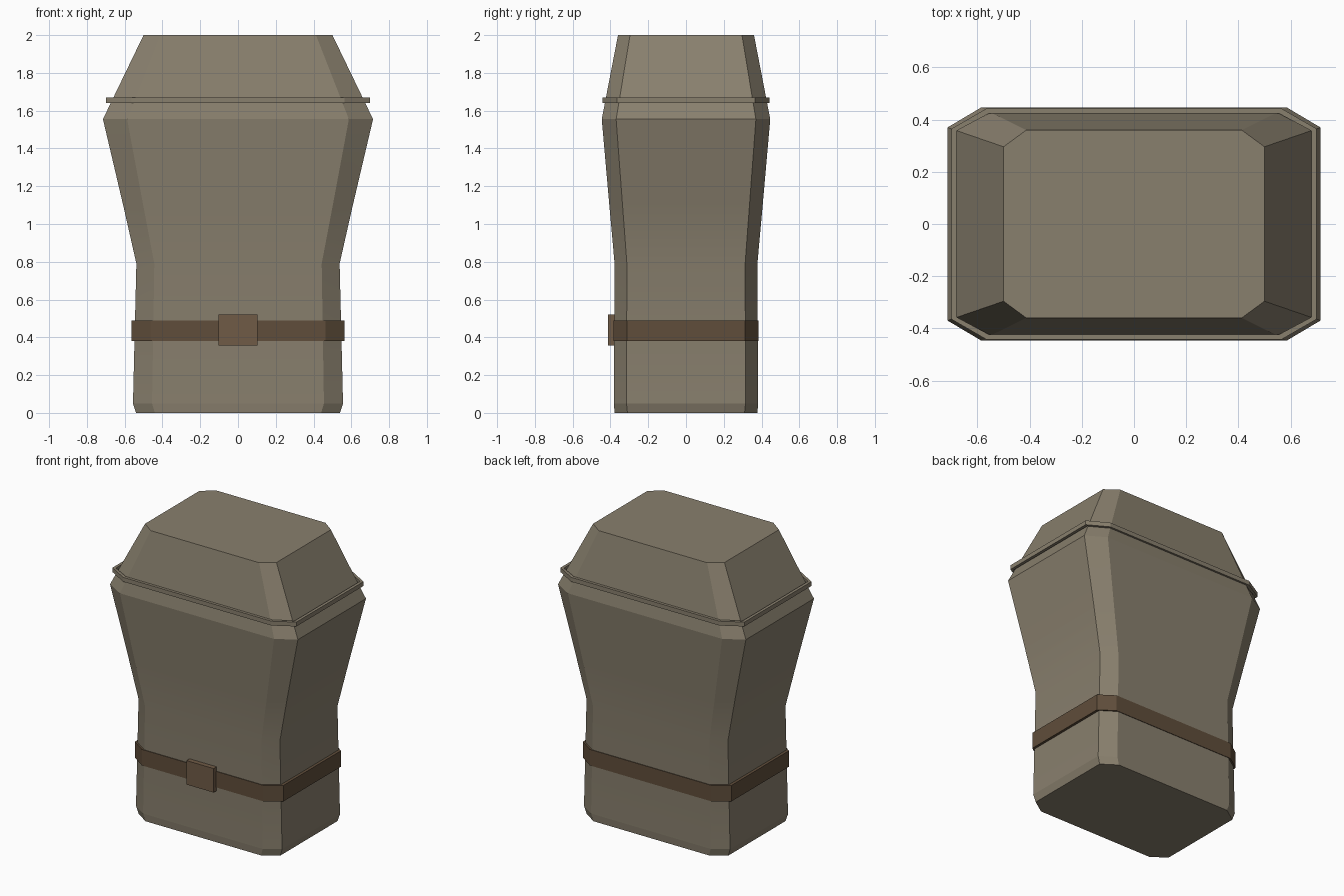
import bpy, bmesh
from math import radians

if "Cube" in bpy.data.objects:
    bpy.data.objects.remove(bpy.data.objects["Cube"])


def material(name, color):
    m = bpy.data.materials.new(name)
    m.diffuse_color = (*color, 1)
    m.use_nodes = True
    m.node_tree.nodes["Principled BSDF"].inputs["Base Color"].default_value = m.diffuse_color
    return m


CLOTH = material("cloth", (0.25, 0.215, 0.155))
LEATHER = material("leather", (0.115, 0.075, 0.043))
CLASP = material("clasp", (0.16, 0.105, 0.062))


def octagon(bm, z, hx, hy, fx, fy):
    # hx, hy: half extents; fx, fy: where the corner chamfer starts
    pts = [(fx, -hy), (hx, -fy), (hx, fy), (fx, hy),
           (-fx, hy), (-hx, fy), (-hx, -fy), (-fx, -hy)]
    return [bm.verts.new((x, y, z)) for x, y in pts]


def bridge(bm, a, b):
    for i in range(8):
        j = (i + 1) % 8
        bm.faces.new((a[i], a[j], b[j], b[i]))


def finish(bm, name, mat):
    bmesh.ops.recalc_face_normals(bm, faces=bm.faces[:])
    me = bpy.data.meshes.new(name)
    bm.to_mesh(me)
    bm.free()
    me.materials.append(mat)
    ob = bpy.data.objects.new(name, me)
    bpy.context.collection.objects.link(ob)
    return ob


def band(name, z0, z1, size, t, mat):
    # closed strap with a rectangular cross-section
    hx, hy, fx, fy = size
    inner = (hx - t, hy - t, fx - t * 0.4, fy - t * 0.4)
    bm = bmesh.new()
    rings = [octagon(bm, z, *s) for z, s in
             ((z0, size), (z1, size), (z1, inner), (z0, inner))]
    for i in range(4):
        bridge(bm, rings[i], rings[(i + 1) % 4])
    return finish(bm, name, mat)


# torso: stacked chamfered sections (z, half x, half y, chamfer x, chamfer y)
sections = [
    (0.00, 0.54, 0.378, 0.44, 0.31),
    (0.05, 0.556, 0.382, 0.455, 0.315),
    (0.79, 0.538, 0.378, 0.443, 0.313),
    (1.10, 0.608, 0.406, 0.502, 0.336),
    (1.555, 0.715, 0.446, 0.587, 0.37),
    (2.00, 0.50, 0.36, 0.413, 0.296),
]
bm = bmesh.new()
rings = [octagon(bm, *s) for s in sections]
for a, b in zip(rings, rings[1:]):
    bridge(bm, a, b)
bm.faces.new(rings[0][::-1])
bm.faces.new(rings[-1])
for r in (rings[1], rings[4]):
    for i in range(8):
        bm.edges.get((r[i], r[(i + 1) % 8])).smooth = False
torso = finish(bm, "torso", CLOTH)
bpy.context.view_layer.objects.active = torso
torso.select_set(True)
bpy.ops.object.shade_smooth_by_angle(angle=radians(30))

# collar trim and belt
band("collar_trim", 1.64, 1.67, (0.70, 0.443, 0.565, 0.365), 0.02, CLOTH)
band("belt", 0.38, 0.49, (0.565, 0.384, 0.463, 0.313), 0.025, LEATHER)

# belt buckle
bpy.ops.mesh.primitive_cube_add(size=1, location=(0, -0.39, 0.438))
buckle = bpy.context.object
buckle.name = "buckle"
buckle.scale = (0.206, 0.045, 0.165)
buckle.data.materials.append(CLASP)
